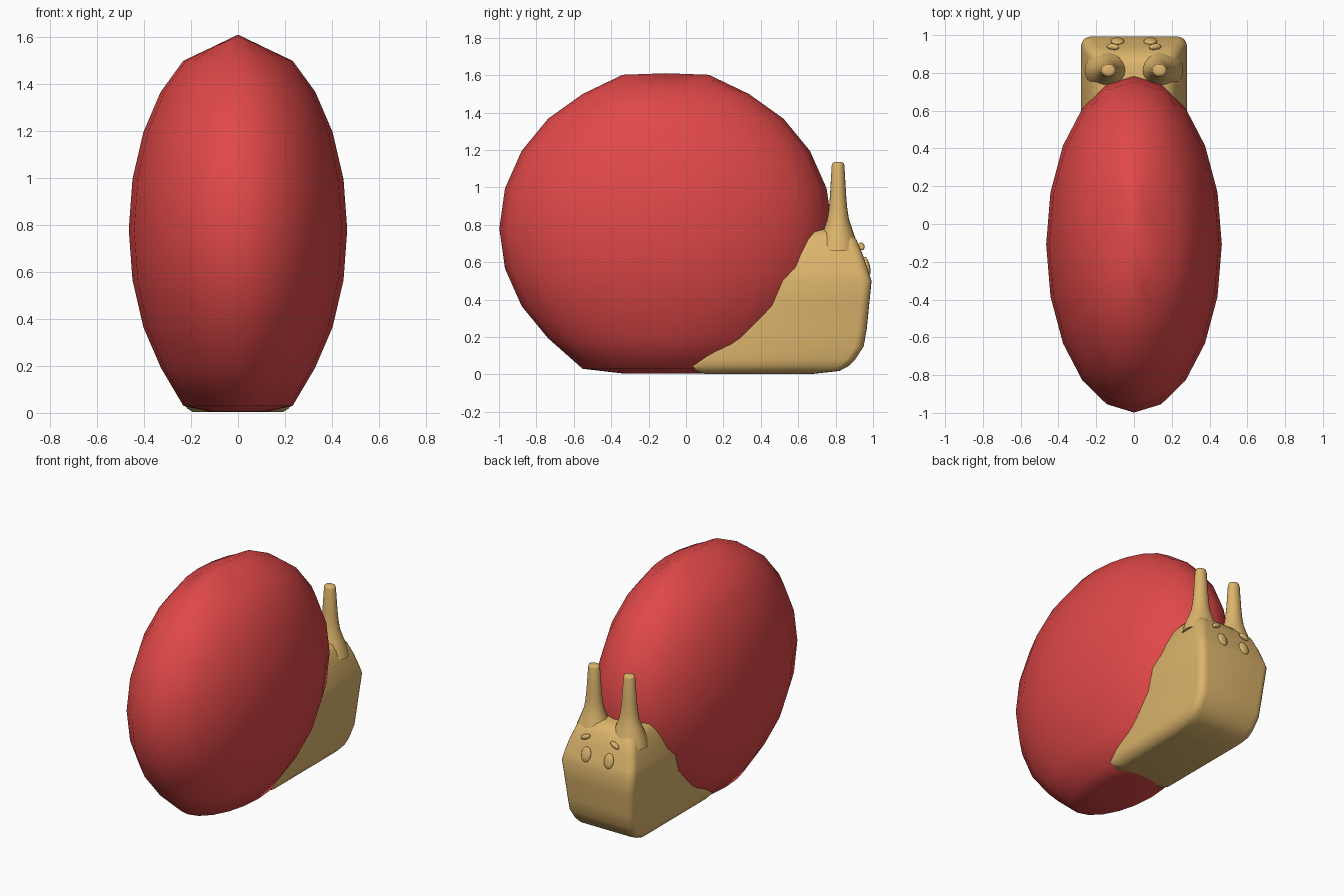
import bpy, bmesh, math
from mathutils import Matrix, Vector

if "Cube" in bpy.data.objects:
    bpy.data.objects.remove(bpy.data.objects["Cube"])


def material(name, rgb):
    m = bpy.data.materials.new(name)
    m.diffuse_color = (*rgb, 1)
    m.use_nodes = True
    m.node_tree.nodes["Principled BSDF"].inputs["Base Color"].default_value = m.diffuse_color
    return m


RED = material("shell red", (0.75, 0.065, 0.065))
GOLD = material("body gold", (0.72, 0.46, 0.15))


def finish(bm, name, mat, angle=180):
    bmesh.ops.recalc_face_normals(bm, faces=bm.faces)
    me = bpy.data.meshes.new(name)
    bm.to_mesh(me)
    bm.free()
    me.materials.append(mat)
    ob = bpy.data.objects.new(name, me)
    bpy.context.collection.objects.link(ob)
    bpy.ops.object.select_all(action='DESELECT')
    ob.select_set(True)
    bpy.context.view_layer.objects.active = ob
    bpy.ops.object.shade_smooth_by_angle(angle=math.radians(angle))
    return ob


def loft(name, rings, mat, angle):
    """Skin a stack of closed point rings and cap both ends."""
    bm = bmesh.new()
    loops = [[bm.verts.new(p) for p in ring] for ring in rings]
    n = len(loops[0])
    for a, b in zip(loops, loops[1:]):
        for i in range(n):
            j = (i + 1) % n
            bm.faces.new((a[i], a[j], b[j], b[i]))
    bm.faces.new(loops[0])
    bm.faces.new(loops[-1])
    return finish(bm, name, mat, angle)


def rounded_rect(hw, y0, y1, z, r, steps=5):
    pts = []
    corners = ((hw - r, y1 - r, 0), (r - hw, y1 - r, 90),
               (r - hw, y0 + r, 180), (hw - r, y0 + r, 270))
    for cx, cy, start in corners:
        for k in range(steps + 1):
            a = math.radians(start + 90 * k / steps)
            pts.append((cx + r * math.cos(a), cy + r * math.sin(a), z))
    return pts


# Shell: coarse, narrow ellipsoid with a ridge on top and a flattened base
bm = bmesh.new()
bmesh.ops.create_uvsphere(bm, u_segments=20, v_segments=12, radius=1)
for v in bm.verts:
    x, y, z = v.co
    h = 0.78 + 0.83 * z
    if 0.94 < z < 0.99:
        h += 0.02 - 0.05 * abs(x) / 0.26
    if z < -0.8:
        h = 0.03 if z > -0.9 else 0.005
    v.co = (0.465 * x, -0.108 + 0.89 * y, h)
finish(bm, "shell", RED)

# Body: foot that rises into a blocky head; half width, back, front, height
levels = [(0.19, 0.10, 0.68, 0.003, 0.04), (0.215, 0.04, 0.82, 0.018, 0.05),
          (0.235, 0.01, 0.87, 0.045, 0.05), (0.243, 0.06, 0.905, 0.08, 0.05),
          (0.25, 0.13, 0.95, 0.15, 0.05), (0.255, 0.19, 0.966, 0.24, 0.05),
          (0.268, 0.32, 0.98, 0.38, 0.05), (0.28, 0.45, 0.992, 0.5, 0.05),
          (0.272, 0.5, 0.975, 0.55, 0.05), (0.25, 0.54, 0.945, 0.64, 0.05),
          (0.222, 0.58, 0.912, 0.72, 0.05), (0.195, 0.6, 0.875, 0.76, 0.05),
          (0.15, 0.62, 0.84, 0.775, 0.05)]
loft("body", [rounded_rect(*l) for l in levels], GOLD, 50)

# Eye stalks: flared at the foot, tapering to a blunt tip
stalk = [(0.11, 0.66), (0.096, 0.72), (0.078, 0.77), (0.058, 0.83),
         (0.049, 0.89), (0.043, 0.96), (0.034, 1.115), (0.03, 1.13),
         (0.02, 1.135)]
for side, label in ((1, "left"), (-1, "right")):
    rings = [[(side * 0.135 + 1.15 * r * math.cos(math.tau * i / 20),
               0.813 + r * math.sin(math.tau * i / 20), z)
              for i in range(20)] for r, z in stalk]
    loft(label + "_stalk", rings, GOLD, 60)

    # Eye and slanted brow: small flattened beads on the face
    for part, pos, size, roll in (
            ("eye", (0.087, 0.968, 0.58), (0.036, 0.015, 0.05), 0),
            ("brow", (0.112, 0.938, 0.685), (0.036, 0.017, 0.017), 25)):
        bm = bmesh.new()
        bmesh.ops.create_uvsphere(bm, u_segments=16, v_segments=10, radius=1)
        bm.transform(Matrix.Translation(Vector((side * pos[0], *pos[1:])))
                     @ Matrix.Rotation(math.radians(15), 4, 'X')
                     @ Matrix.Rotation(math.radians(side * roll), 4, 'Y')
                     @ Matrix.Diagonal((*size, 1)))
        finish(bm, label + "_" + part, GOLD)
